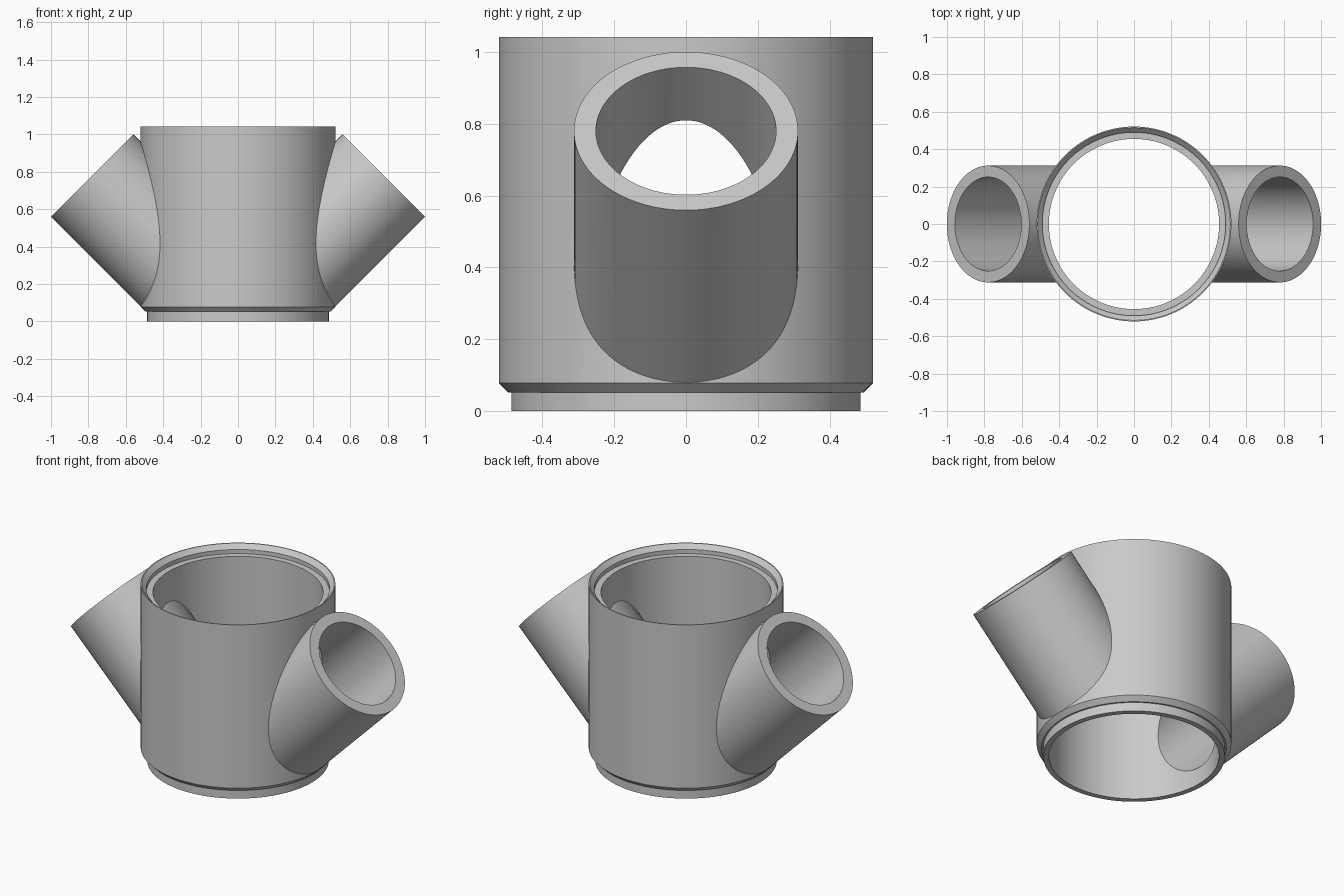
import bpy, bmesh, math
from mathutils import Matrix

if "Cube" in bpy.data.objects:
    bpy.data.objects.remove(bpy.data.objects["Cube"])

SEG = 128
grey = bpy.data.materials.new("light grey plastic")
grey.diffuse_color = (0.59, 0.59, 0.59, 1)
grey.use_nodes = True
grey.node_tree.nodes["Principled BSDF"].inputs["Base Color"].default_value = grey.diffuse_color


def lathe(name, profile):
    """Closed solid of revolution about z from (radius, height) points, bottom to top."""
    verts, faces = [], []
    for r, z in profile:
        for i in range(SEG):
            a = 2 * math.pi * i / SEG
            verts.append((r * math.cos(a), r * math.sin(a), z))
    for k in range(len(profile) - 1):
        for i in range(SEG):
            j = (i + 1) % SEG
            faces.append((k * SEG + i, k * SEG + j, (k + 1) * SEG + j, (k + 1) * SEG + i))
    faces.append(tuple(reversed(range(SEG))))
    top = (len(profile) - 1) * SEG
    faces.append(tuple(range(top, top + SEG)))
    mesh = bpy.data.meshes.new(name)
    mesh.from_pydata(verts, [], faces)
    mesh.materials.append(grey)
    ob = bpy.data.objects.new(name, mesh)
    bpy.context.collection.objects.link(ob)
    return ob


def clip(bm, point, normal):
    """Cut away everything behind a plane and cap the opening."""
    geom = bm.verts[:] + bm.edges[:] + bm.faces[:]
    bmesh.ops.bisect_plane(bm, geom=geom, dist=1e-6, plane_co=point,
                           plane_no=normal, clear_inner=True)
    rim = [e for e in bm.edges if e.is_boundary]
    if rim:
        bmesh.ops.edgeloop_fill(bm, edges=rim)


def branch(name, radius, length, side, floor):
    """Cylinder rising at 45 degrees to one side, trimmed near the axis and at the floor."""
    ob = lathe(name, [(radius, 0), (radius, length)])
    ob.data.transform(Matrix.Rotation(side * math.pi / 4, 4, 'Y'))
    bm = bmesh.new()
    bm.from_mesh(ob.data)
    clip(bm, (side * 0.25, 0, 0), (side, 0, 0))
    clip(bm, (0, 0, floor), (0, 0, 1))
    bmesh.ops.recalc_face_normals(bm, faces=bm.faces[:])
    bm.to_mesh(ob.data)
    bm.free()
    return ob


def combine(target, other, operation):
    """Boolean that keeps the first solver giving a closed, plausible solid."""
    start = bmesh.new()
    start.from_mesh(target.data)
    before = start.calc_volume()
    start.free()
    mod = target.modifiers.new(operation.lower(), 'BOOLEAN')
    mod.operation, mod.object = operation, other
    for solver in ('MANIFOLD', 'EXACT'):
        mod.solver = solver
        bpy.context.view_layer.update()
        bm = bmesh.new()
        bm.from_object(target, bpy.context.evaluated_depsgraph_get())
        change = bm.calc_volume() - before
        closed = all(e.is_manifold for e in bm.edges)
        bm.free()
        if closed and (change > 1e-4 if operation == 'UNION' else change < -1e-4):
            break
    bpy.context.view_layer.objects.active = target
    bpy.ops.object.modifier_apply(modifier=mod.name)
    bpy.data.objects.remove(other)


# main barrel with a narrower spigot and a chamfered shoulder at the bottom
fitting = lathe("pipe_fitting", [(0.486, 0), (0.486, 0.052), (0.495, 0.052),
                                 (0.521, 0.078), (0.521, 1.042)])

# two angled side branches
LENGTH = 0.78 * math.sqrt(2)
for side in (1, -1):
    combine(fitting, branch("side_branch", 0.312, LENGTH, side, 0.079), 'UNION')

# main bore with a stepped, chamfered socket at the top
bore = lathe("main_bore", [(0.455, -0.5), (0.455, 0.992), (0.49, 0.992),
                           (0.49, 1.016), (0.515, 1.042), (0.515, 1.2)])
combine(fitting, bore, 'DIFFERENCE')

# branch bores opening into the main bore
for side in (1, -1):
    combine(fitting, branch("branch_bore", 0.251, LENGTH + 0.1, side, -1), 'DIFFERENCE')

# smooth walls with crisp rims
bpy.ops.object.select_all(action='DESELECT')
fitting.select_set(True)
bpy.context.view_layer.objects.active = fitting
bpy.ops.object.shade_smooth_by_angle(angle=math.radians(25))
